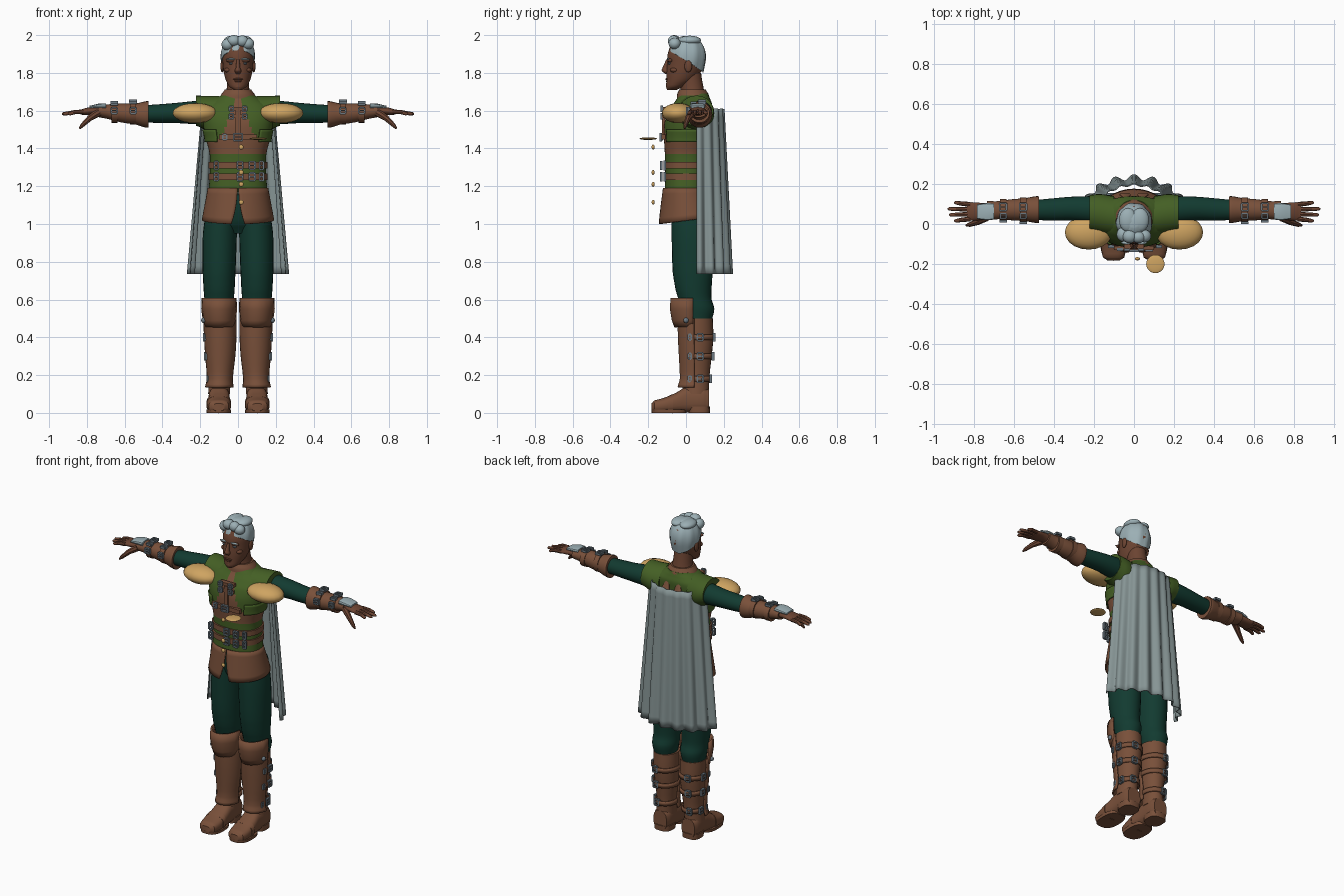
import bpy, bmesh, math
from mathutils import Vector, Matrix
from math import sin, cos, pi, radians


def mat(name, *rgb):
    m = bpy.data.materials.new(name)
    m.diffuse_color = (*rgb, 1)
    return m


LEATHER = mat("leather brown", .19, .08, .042)
SKIN = mat("skin brown", .15, .058, .032)
OLIVE = mat("olive green", .058, .115, .018)
DARK = mat("dark green", .006, .043, .030)
GOLD = mat("gold", .62, .37, .12)
HAIR = mat("hair grey", .33, .43, .46)
CAPE = mat("cape grey", .24, .30, .30)
METAL = mat("metal grey", .15, .19, .22)


def finish(bm, name, mats, mirror=False, rule=None, thick=0):
    bmesh.ops.recalc_face_normals(bm, faces=bm.faces)
    mats = mats if isinstance(mats, list) else [mats]
    for f in bm.faces:
        if rule:
            f.material_index = rule(f.calc_center_median())
    me = bpy.data.meshes.new(name)
    bm.to_mesh(me)
    bm.free()
    for m in mats:
        me.materials.append(m)
    ob = bpy.data.objects.new(name, me)
    bpy.context.collection.objects.link(ob)
    if thick:
        s = ob.modifiers.new("thickness", 'SOLIDIFY')
        s.thickness, s.offset = thick, 0
    if mirror:
        ob.modifiers.new("mirror", 'MIRROR').use_clip = False
    return ob


def skin(name, rows, mats, closed=True, caps=True, **kw):
    """Join rows of points into a surface."""
    bm = bmesh.new()
    vs = [[bm.verts.new(p) for p in r] for r in rows]
    n = len(rows[0])
    for a, b in zip(vs, vs[1:]):
        for i in range(n if closed else n - 1):
            j = (i + 1) % n
            bm.faces.new((a[i], a[j], b[j], b[i]))
    if closed and caps:
        bm.faces.new(vs[0])
        bm.faces.new(vs[-1])
    return finish(bm, name, mats, **kw)


def smooth(r, k):
    """Catmull-Rom resampling of section rings."""
    out = []
    for i in range(len(r) - 1):
        p = [Vector(r[max(0, min(len(r) - 1, i + d))]) for d in (-1, 0, 1, 2)]
        for s in range(k):
            t = s / k
            v = .5 * (2 * p[1] + (p[2] - p[0]) * t + (2 * p[0] - 5 * p[1] + 4 * p[2] - p[3]) * t * t
                      + (3 * p[1] - p[0] - 3 * p[2] + p[3]) * t ** 3)
            v[0] = p[1][0] + (p[2][0] - p[1][0]) * t
            out.append(v)
    return out + [Vector(r[-1])]


def loft(name, rings, mats, axis='Z', n=24, k=3, power=1, arc=None, **kw):
    """Rings are (height, centre u, centre v, radius u, radius v) along an axis; angle 0 is front."""
    sp = lambda c: math.copysign(abs(c) ** power, c)
    a0, a1 = arc or (0, 2 * pi)
    angs = [a0 + (a1 - a0) * i / (n - 1 if arc else n) for i in range(n)]
    rows = []
    for h, cu, cv, ru, rv in smooth(rings, k):
        uv = [(cu + ru * sp(sin(a)), cv - rv * sp(cos(a))) for a in angs]
        rows.append([{'X': (h, u, v), 'Y': (u, h, v), 'Z': (u, v, h)}[axis] for u, v in uv])
    return skin(name, rows, mats, closed=arc is None, **kw)


def blobs(name, items, m, mirror=False):
    """Ellipsoids given as (centre, radii)."""
    bm = bmesh.new()
    for c, r in items:
        bmesh.ops.create_uvsphere(bm, u_segments=20, v_segments=12, radius=1,
                                  matrix=Matrix.Translation(c) @ Matrix.Diagonal((*r, 1)))
    return finish(bm, name, m, mirror)


def boxes(name, items, m, mirror=False):
    """Boxes given as (centre, full size)."""
    bm = bmesh.new()
    for c, s in items:
        bmesh.ops.create_cube(bm, size=1, matrix=Matrix.Translation(c) @ Matrix.Diagonal((*s, 1)))
    return finish(bm, name, m, mirror)


def buckles(name, items, mirror=False):
    """Square frames with a prong, given as (centre, facing axis, width, height)."""
    parts = []
    for c, ax, w, h in items:
        u, v = [i for i in range(3) if i != ax]
        for du, dv, su, sv in ((-w / 2, 0, .008, h), (w / 2, 0, .008, h), (0, h / 2, w, .008),
                               (0, -h / 2, w, .008), (0, 0, w, .006)):
            p, s = list(c), [.014] * 3
            p[u] += du
            p[v] += dv
            s[u], s[v] = su, sv
            parts.append((p, s))
    boxes(name, parts, METAL, mirror)


def tube(bm, pts, rads, n=8):
    pts = [Vector(p) for p in pts]
    prev = None
    for i, (p, r) in enumerate(zip(pts, rads)):
        d = (pts[min(i + 1, len(pts) - 1)] - pts[max(i - 1, 0)]).normalized()
        s = d.cross(Vector((0, 0, 1))).normalized()
        t = s.cross(d)
        ring = [bm.verts.new(p + r * (cos(2 * pi * j / n) * s + sin(2 * pi * j / n) * t)) for j in range(n)]
        if prev:
            for j in range(n):
                bm.faces.new((prev[j], prev[(j + 1) % n], ring[(j + 1) % n], ring[j]))
        else:
            bm.faces.new(ring)
        prev = ring
    bm.faces.new(prev)


# Head and face
loft("head", [(1.71, 0, -.075, .022, .025), (1.725, 0, -.058, .045, .047), (1.76, 0, -.03, .064, .074),
              (1.80, 0, -.014, .075, .09), (1.85, 0, 0, .081, .1), (1.90, 0, .003, .083, .1),
              (1.95, 0, .005, .07, .083), (1.975, 0, 0, .045, .055)], SKIN, n=32)
loft("neck", [(1.62, 0, .045, .09, .07), (1.70, 0, .035, .062, .062), (1.80, 0, .02, .055, .06)], SKIN)
loft("nose", [(1.87, 0, -.096, .008, .01), (1.825, 0, -.108, .012, .017), (1.81, 0, -.108, .018, .02),
              (1.795, 0, -.1, .012, .01)], SKIN, n=12)
blobs("lips", [((0, -.099, 1.767), (.026, .01, .006)), ((0, -.097, 1.756), (.022, .01, .006)),
               ((0, -.086, 1.728), (.026, .02, .018))], SKIN)
blobs("brow", [((.036, -.084, 1.866), (.028, .014, .011)), ((.052, -.06, 1.815), (.02, .024, .014))], SKIN, True)
blobs("eyebrow", [((.038, -.094, 1.873), (.026, .008, .005))], HAIR, True)
blobs("eye", [((.035, -.086, 1.85), (.014, .009, .006))], METAL, True)
blobs("ear", [((.084, .012, 1.835), (.009, .02, .032))], SKIN, True)

# Swept hair with a lower edge that drops towards the nape
rows = []
for i in range(1, 13):
    row = []
    for j in range(40):
        a = 2 * pi * j / 40
        low = 1.862 - .058 * cos(a) * -1 if cos(a) > 0 else 1.862 + .06 * cos(a)
        z = 1.996 - (1.996 - low) * (1 - cos(pi / 2 * i / 12))
        f = math.sqrt(max(0, 1 - (max(z - 1.89, 0) / .108) ** 2)) * (1 + .025 * sin(9 * a + 3 * i / 12))
        taper = 1 - max(0, 1.87 - z) * 2.2
        row.append((.09 * f * taper * sin(a), .006 - .1 * f * taper * cos(a), z))
    rows.append(row)
skin("hair", rows, HAIR)
blobs("hair_tufts", [((.052, -.06, 1.955), (.034, .032, .03)), ((.022, -.066, 1.968), (.034, .03, .03)),
                     ((-.022, -.062, 1.97), (.036, .034, .03)), ((-.055, -.052, 1.95), (.032, .036, .032)),
                     ((.03, .02, 1.972), (.045, .06, .025)), ((-.03, .02, 1.972), (.045, .06, .025))], HAIR)


# Vest with leather waist band and front panel
def vest_rule(c):
    if c.z < 1.45:
        return int(c.z > 1.37)
    return int(c.y < 0 and abs(c.x) < .02 + .35 * (1.65 - c.z))


loft("vest", [(1.17, 0, 0, .155, .112), (1.27, 0, 0, .149, .11), (1.37, 0, 0, .15, .112), (1.45, 0, .004, .17, .12),
              (1.53, 0, .01, .185, .125), (1.59, 0, .02, .19, .118), (1.635, 0, .035, .165, .103),
              (1.67, 0, .04, .11, .085), (1.69, 0, .04, .08, .078)], [OLIVE, LEATHER], n=72, k=5, power=.85,
     rule=vest_rule)
loft("collar", [(1.665, 0, .038, .098, .087), (1.69, 0, .036, .086, .082), (1.712, 0, .034, .07, .07)], LEATHER, n=32)
loft("chest_flap", [(1.435, 0, .003, .174, .124), (1.46, 0, .004, .176, .125), (1.5, 0, .006, .184, .128)],
     OLIVE, n=20, power=.85, arc=(.62, 2.4), mirror=True, thick=.008)
loft("shoulder_cap", [(.1, .04, 1.58, .1, .098), (.17, .052, 1.588, .098, .09), (.222, .055, 1.6, .09, .08)],
     OLIVE, axis='X', n=28, mirror=True)
for i, z in enumerate((1.31, 1.25)):
    loft(f"waist_belt_{i + 1}", [(z - .017, 0, 0, .157, .12), (z + .017, 0, 0, .157, .12)], LEATHER,
         n=48, k=1, power=.85)
boxes("chest_straps", [((0, -.119, 1.46), (.2, .02, .026)), ((0, -.116, 1.57), (.1, .02, .018)),
                       ((0, -.107, 1.61), (.1, .03, .018)), ((0, -.118, 1.53), (.025, .016, .14))], LEATHER)
buckles("torso_buckles", [((x, -.131, z), 1, .03, .04) for z in (1.31, 1.25) for x in (.01, .075)]
        + [((x, -.112, z), 1, .02, .044) for z in (1.31, 1.25) for x in (-.115, .125)]
        + [((0, -.134, 1.46), 1, .045, .036), ((-.07, -.128, 1.46), 1, .02, .03)]
        + [((x, -.129, z), 1, .022, .026) for z in (1.57, 1.61) for x in (-.035, .035)])
loft("back_strap", [(1.58, .045, .148, .03, .008), (1.65, .035, .122, .005, .006)], LEATHER, n=10, k=1, mirror=True)

# Flared skirt with a front slit
rows = []
for i in range(7):
    t = i / 6
    row = []
    for j in range(65):
        a = .02 + .17 * t * t + (2 * pi - .04 - .34 * t * t) * j / 64
        z = 1.19 - t * (.17 + .02 * cos(a))
        row.append(((.155 + .032 * t) * sin(a), .015 * t - (.117 + .04 * t) * cos(a), z))
    rows.append(row)
skin("skirt", rows, LEATHER, closed=False, thick=.01)

# Trousers
loft("hips", [(1.2, 0, .01, .145, .1), (1.08, 0, .025, .165, .105), (1.0, 0, .035, .165, .095),
              (.95, 0, .035, .1, .06)], DARK, n=32)
loft("trouser_leg", [(1.1, .085, .03, .08, .105), (.95, .096, .032, .09, .108), (.75, .1, .035, .087, .106),
                     (.65, .1, .04, .082, .095), (.6, .1, .048, .078, .088), (.55, .1, .062, .077, .088),
                     (.48, .1, .06, .066, .075)], DARK, mirror=True)

# Boots, guards and straps
loft("boot_shaft", [(.5, .096, .06, .077, .082), (.4, .094, .06, .075, .085), (.3, .094, .056, .069, .08),
                    (.2, .095, .053, .058, .072), (.1, .1, .052, .058, .07)], LEATHER, mirror=True)
loft("shin_guard", [(.5, .096, .05, .083, .09), (.4, .094, .05, .081, .088), (.3, .094, .05, .075, .083),
                    (.18, .096, .05, .064, .078), (.135, .099, .05, .071, .09)], LEATHER,
     arc=(-1.5, 1.5), mirror=True, thick=.01)
loft("knee_guard", [(.608, .1, .045, .088, .122), (.55, .1, .045, .09, .125), (.49, .098, .045, .084, .115),
                    (.455, .097, .045, .076, .102)], LEATHER, n=9, k=1, arc=(-1.5, 1.5), mirror=True, thick=.01)
loft("foot", [(-.183, .102, .03, .03, .02), (-.168, .102, .034, .053, .032), (-.11, .102, .042, .063, .04),
              (-.05, .101, .055, .06, .053), (0, .1, .07, .056, .068), (.09, .1, .072, .055, .068),
              (.122, .1, .066, .046, .06)], LEATHER, axis='Y', power=.75, mirror=True)
loft("sole", [(0, .102, -.09, .064, .092), (.018, .102, -.09, .066, .094)], LEATHER, k=1, power=.75, mirror=True)
loft("heel", [(0, .1, .07, .056, .056), (.035, .1, .07, .058, .058)], LEATHER, k=1, power=.7, mirror=True)
loft("toe_band", [(-.095, .102, .044, .066, .044), (-.07, .102, .049, .065, .051)], LEATHER, axis='Y', k=1,
     power=.75, mirror=True)
for i, (z, r) in enumerate(((.4, .08), (.3, .075), (.18, .063))):
    loft(f"boot_strap_{i + 1}", [(z - .014, .095, .058, r, r + .011), (z + .014, .095, .058, r, r + .011)],
         LEATHER, k=1, arc=(1.2, 2 * pi - 1.2), mirror=True, thick=.008)
    buckles(f"boot_buckles_{i + 1}", [((.097 + r, .075, z), 0, .03, .036), ((.094 + r, .02, z), 0, .014, .03),
                                      ((.115, .068 + r, z), 1, .03, .036)], True)
blobs("knee_rivet", [((.183, .0, .49), (.012, .014, .014))], METAL, True)

# Arms
loft("sleeve", [(.12, .065, 1.59, .07, .065), (.22, .073, 1.59, .066, .062), (.32, .077, 1.588, .059, .054),
                (.4, .073, 1.585, .056, .05), (.5, .07, 1.583, .05, .046)], DARK, axis='X', mirror=True)
loft("bracer", [(.475, .072, 1.58, .066, .07), (.49, .072, 1.58, .067, .069), (.54, .072, 1.582, .058, .056),
                (.62, .071, 1.588, .052, .05), (.68, .069, 1.594, .045, .04), (.735, .067, 1.598, .048, .034)],
     LEATHER, axis='X', mirror=True)
for i, (x, r) in enumerate(((.555, .062), (.655, .054))):
    loft(f"bracer_strap_{i + 1}", [(x - .016, .071, 1.587, r, r - .003), (x + .016, .071, 1.587, r, r - .003)],
         LEATHER, axis='X', k=1, mirror=True)
    buckles(f"bracer_buckles_{i + 1}", [((x, .085, 1.589 + r), 2, .034, .036), ((x, .04, 1.58 + r), 2, .03, .024),
                                        ((x, .068 - r, 1.60), 1, .03, .03)], True)
loft("hand_plate", [(.7, .062, 1.625, .04, .014), (.74, .062, 1.625, .043, .012), (.785, .062, 1.619, .036, .007)],
     HAIR, axis='X', n=12, k=2, power=.6, mirror=True)
loft("palm", [(.7, .066, 1.597, .034, .026), (.76, .063, 1.6, .042, .023), (.81, .063, 1.595, .046, .018),
              (.835, .063, 1.592, .044, .013)], SKIN, axis='X', mirror=True)
bm = bmesh.new()
for y, tip in ((.025, .9), (.049, .925), (.073, .932), (.098, .9)):
    w = y + (y - .062) * .25
    tube(bm, [(.82, y, 1.594), (.865, (y + w) / 2, 1.592), (tip - .008, w, 1.583), (tip, w, 1.582)],
         [.0125, .011, .009, .004])
tube(bm, [(.74, .035, 1.59), (.785, .01, 1.56), (.825, -.004, 1.522), (.84, -.007, 1.505)], [.022, .016, .011, .005])
finish(bm, "fingers", SKIN, True)

# Pleated cape
rows = []
for i in range(21):
    t = i / 20
    row = []
    for j in range(121):
        u = j / 60 - 1
        fold = (.005 + .009 * t) * cos(u * pi * 8.5)
        a = u * pi / 2
        row.append(((.185 + .07 * t + fold) * sin(a), .058 + (.138 + .036 * t + fold) * cos(a), 1.61 - .875 * t))
    rows.append(row)
skin("cape", rows, CAPE, closed=False, thick=.006)

# Gold ornaments
blobs("shoulder_ornament", [((.227, -.042, 1.587), (.119, .086, .053))], GOLD, True)
blobs("floating_disc", [((.107, -.2, 1.452), (.046, .046, .007))], GOLD)
blobs("buttons", [((.017, -.174, z), (.013, .008, .013)) for z in (1.407, 1.273, 1.21, 1.115)], GOLD)

# Smooth shading that keeps hard edges
for ob in bpy.data.objects:
    ob.select_set(True)
    bpy.context.view_layer.objects.active = ob
bpy.ops.object.shade_smooth_by_angle(angle=radians(40))
